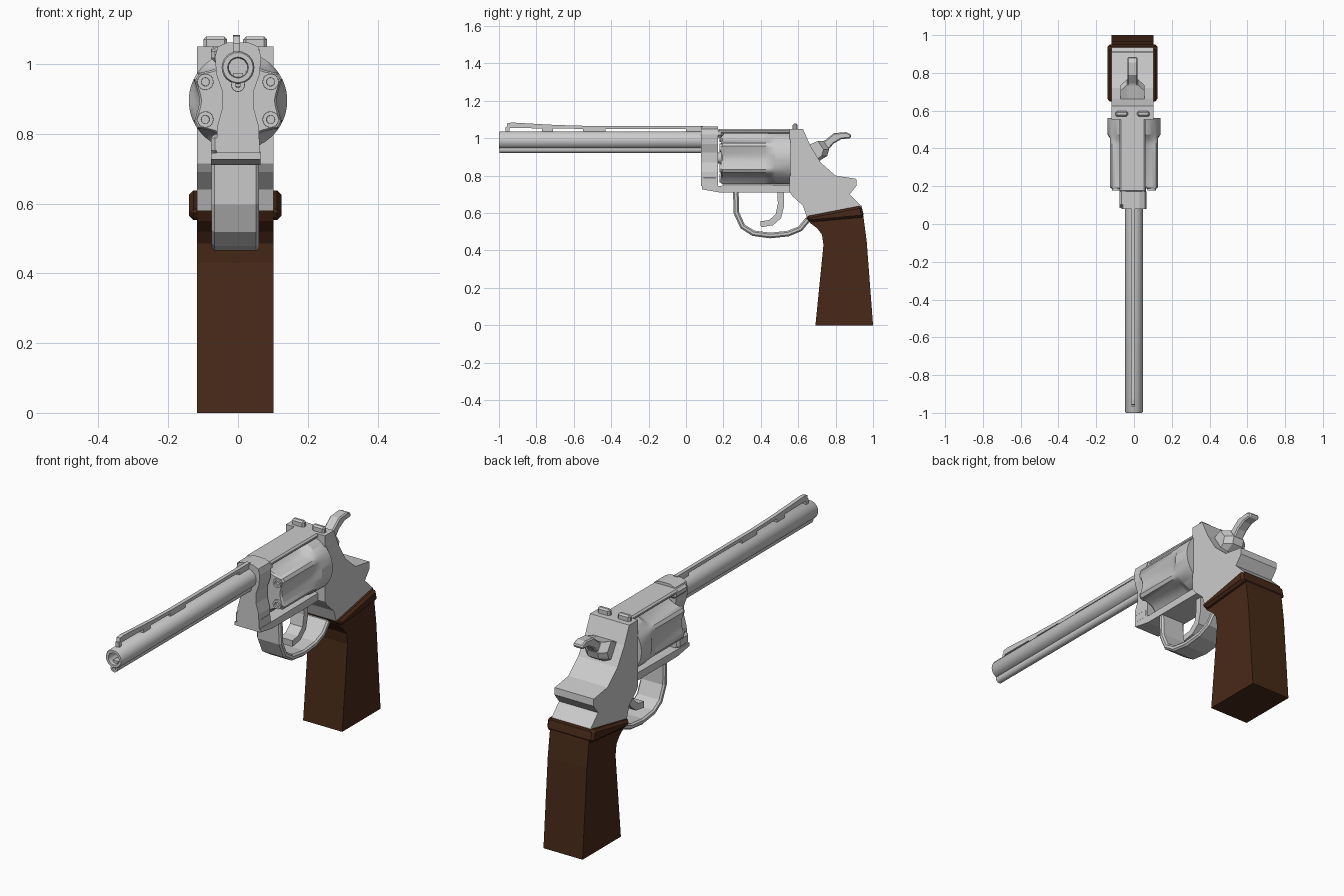
import bpy, bmesh, math

if "Cube" in bpy.data.objects:
    bpy.data.objects.remove(bpy.data.objects["Cube"])

CX = -0.008  # the frame sits slightly left of the bore axis

wood = bpy.data.materials.new("wood")
wood.diffuse_color = (0.065, 0.022, 0.009, 1)
wood.use_nodes = True
wood.node_tree.nodes["Principled BSDF"].inputs["Base Color"].default_value = wood.diffuse_color


def finish(name, bm, mat=None, smooth=False, bevel=0):
    bmesh.ops.recalc_face_normals(bm, faces=bm.faces)
    me = bpy.data.meshes.new(name)
    bm.to_mesh(me)
    bm.free()
    ob = bpy.data.objects.new(name, me)
    bpy.context.collection.objects.link(ob)
    if mat:
        me.materials.append(mat)
    if bevel:
        b = ob.modifiers.new("bevel", 'BEVEL')
        b.width, b.segments, b.limit_method = bevel, 1, 'ANGLE'
        b.angle_limit = math.radians(50)
    if smooth:
        bpy.ops.object.select_all(action='DESELECT')
        ob.select_set(True)
        bpy.context.view_layer.objects.active = ob
        bpy.ops.object.shade_smooth_by_angle(angle=math.radians(30))
    return ob


def loft(name, rings, cap=True, **kw):
    """Skin a list of rings with equal point counts."""
    bm = bmesh.new()
    vs = [[bm.verts.new(p) for p in r] for r in rings]
    n = len(vs[0])
    for a, b in zip(vs, vs[1:]):
        for i in range(n):
            j = (i + 1) % n
            bm.faces.new((a[i], a[j], b[j], b[i]))
    if cap:
        bm.faces.new(vs[0])
        bm.faces.new(vs[-1])
    return finish(name, bm, **kw)


def side_prism(name, yz, x0, x1, **kw):
    return loft(name, [[(x, y, z) for y, z in yz] for x in (x0, x1)], **kw)


def front_prism(name, xz, y0, y1, **kw):
    return loft(name, [[(x, y, z) for x, z in xz] for y in (y0, y1)], **kw)


def box(name, x0, x1, y0, y1, z0, z1, **kw):
    return side_prism(name, [(y0, z0), (y1, z0), (y1, z1), (y0, z1)], x0, x1, **kw)


def lathe(name, x, z, steps, n=24):
    """Turn (y, radius) steps about an axis along y."""
    rings = [[(x + r * math.sin(math.tau * i / n), y, z + r * math.cos(math.tau * i / n))
              for i in range(n)] for y, r in steps]
    return loft(name, rings, smooth=True)


# Barrel with recessed bore, ejector rod and the web between them
lathe("barrel", 0, 0.99, [(-0.85, 0.026), (-0.995, 0.028), (-1, 0.03), (-1, 0.043),
                          (-0.993, 0.047), (0.1, 0.047)])
lathe("ejector_rod", 0, 0.94, [(-0.97, 0.007), (-0.997, 0.008), (-0.997, 0.019), (0.1, 0.02)], 16)
box("barrel_web", -0.015, 0.015, -0.985, 0.1, 0.935, 0.975)

# Ventilated rib and its posts
side_prism("rib", [(-0.96, 1.055), (-0.53, 1.05), (0.09, 1.05), (0.09, 1.066),
                   (-0.53, 1.066), (-0.7, 1.071), (-0.93, 1.084), (-0.955, 1.08)],
           CX - 0.006, CX + 0.014)
for i, (a, b) in enumerate([(-0.965, -0.945), (-0.77, -0.71), (-0.55, -0.43), (0.0, 0.09)]):
    box(f"rib_post_{i}", CX - 0.006, CX + 0.014, a, b, 1.02, 1.06)

# Front frame block, waisted seen from the front
half = [(0.03, 1.062), (0.058, 1.05), (0.066, 1.02), (0.062, 0.97), (0.046, 0.925),
        (0.046, 0.87), (0.06, 0.82), (0.062, 0.745)]
front_prism("front_frame", half + [(-x, z) for x, z in reversed(half)], 0.08, 0.172)
box("front_frame_top", CX - 0.07, CX + 0.07, 0.09, 0.2, 1.005, 1.048, bevel=0.012)
box("front_frame_foot", CX - 0.07, CX + 0.07, 0.082, 0.172, 0.74, 0.80, bevel=0.012)

# Top strap and lower frame bar
box("top_strap", CX - 0.07, CX + 0.07, 0.17, 0.58, 1.026, 1.05, bevel=0.008)
side_prism("lower_bar", [(0.085, 0.745), (0.085, 0.727), (0.18, 0.71), (0.6, 0.71), (0.6, 0.75)],
           CX - 0.07, CX + 0.072)

# Fluted cylinder
ZC, R, N = 0.895, 0.141, 96


def drum_ring(y, depth, radius=R):
    ring = []
    for i in range(N):
        a = math.tau * i / N
        d = (math.degrees(a) + 30) % 60 - 30
        r = radius - depth * max(0, math.cos(math.radians(d) * 90 / 26)) ** 0.8
        ring.append((r * math.cos(a), y, ZC + r * math.sin(a)))
    return ring


loft("cylinder", [drum_ring(0.187, 0.03, R - 0.006), drum_ring(0.195, 0.03), drum_ring(0.42, 0.03),
                  drum_ring(0.45, 0.017), drum_ring(0.475, 0), drum_ring(0.56, 0)], smooth=True)
lathe("cylinder_pin", 0, ZC, [(0.16, 0.03), (0.2, 0.03)])

# Chamber mouths
for i in range(6):
    a = math.radians(30 + 60 * i)
    lathe(f"chamber_{i}", 0.108 * math.cos(a), ZC + 0.108 * math.sin(a),
          [(0.195, 0.011), (0.178, 0.012), (0.178, 0.023), (0.2, 0.024)], 16)

# Rear frame
side_prism("rear_frame", [(0.553, 1.05), (0.625, 1.05), (0.665, 0.96), (0.72, 0.87), (0.80, 0.80),
                          (0.91, 0.783), (0.913, 0.748), (0.875, 0.70), (0.935, 0.64),
                          (0.93, 0.59), (0.67, 0.56), (0.645, 0.58), (0.625, 0.64),
                          (0.57, 0.69), (0.553, 0.715)], CX - 0.11, CX + 0.11)

# Rear sight pair
for s in (-1, 1):
    x = CX + s * 0.057
    box(f"rear_sight_{'left' if s < 0 else 'right'}", x - 0.034, x + 0.034,
        0.57, 0.597, 1.04, 1.079, bevel=0.008)

# Hammer: tapered base and spur
base = [(0.64, 0.965), (0.665, 0.968), (0.735, 0.985), (0.765, 0.94), (0.755, 0.905),
        (0.715, 0.88), (0.68, 0.88)]
mid = [(y - 0.03 * (y > 0.7), z) for y, z in base]
loft("hammer_base", [[(CX + x, y, z) for y, z in p] for x, p in
                     ((-0.064, mid), (-0.03, base), (0.03, base), (0.064, mid))])
side_prism("hammer_spur", [(0.70, 0.97), (0.745, 0.99), (0.79, 1.027), (0.855, 1.033),
                           (0.885, 1.018), (0.88, 1.0), (0.83, 0.995), (0.79, 0.972),
                           (0.762, 0.94), (0.752, 0.905), (0.70, 0.90)],
           CX - 0.027, CX + 0.027, bevel=0.006)

# Trigger guard: path with constant thickness
path = [(0.266, 0.72), (0.27, 0.60), (0.303, 0.528), (0.36, 0.492), (0.45, 0.48),
        (0.545, 0.49), (0.61, 0.516), (0.655, 0.57)]
inner, outer = [], []
for i, (y, z) in enumerate(path):
    (ya, za), (yb, zb) = path[max(i - 1, 0)], path[min(i + 1, len(path) - 1)]
    l = math.hypot(yb - ya, zb - za)
    ny, nz = -(zb - za) / l * 0.015, (yb - ya) / l * 0.015
    inner.append((y + ny, z + nz))
    outer.append((y - ny, z - nz))
side_prism("trigger_guard", inner + outer[::-1], CX - 0.068, CX + 0.068, bevel=0.008)

# Trigger
side_prism("trigger", [(0.488, 0.72), (0.525, 0.72), (0.525, 0.64), (0.508, 0.572), (0.465, 0.535),
                       (0.40, 0.524), (0.398, 0.556), (0.444, 0.562), (0.48, 0.594),
                       (0.491, 0.652)], CX - 0.035, CX + 0.035)

# Wooden grip and its collar
side_prism("grip", [(0.642, 0.58), (0.66, 0.55), (0.70, 0.52), (0.727, 0.485), (0.735, 0.43),
                    (0.692, 0.0), (1.0, 0.0), (0.966, 0.45), (0.95, 0.57), (0.938, 0.64)],
           CX - 0.11, CX + 0.11, mat=wood)
side_prism("grip_collar", [(0.64, 0.582), (0.665, 0.552), (0.953, 0.578), (0.938, 0.64)],
           CX - 0.132, CX + 0.132, mat=wood, bevel=0.012)
